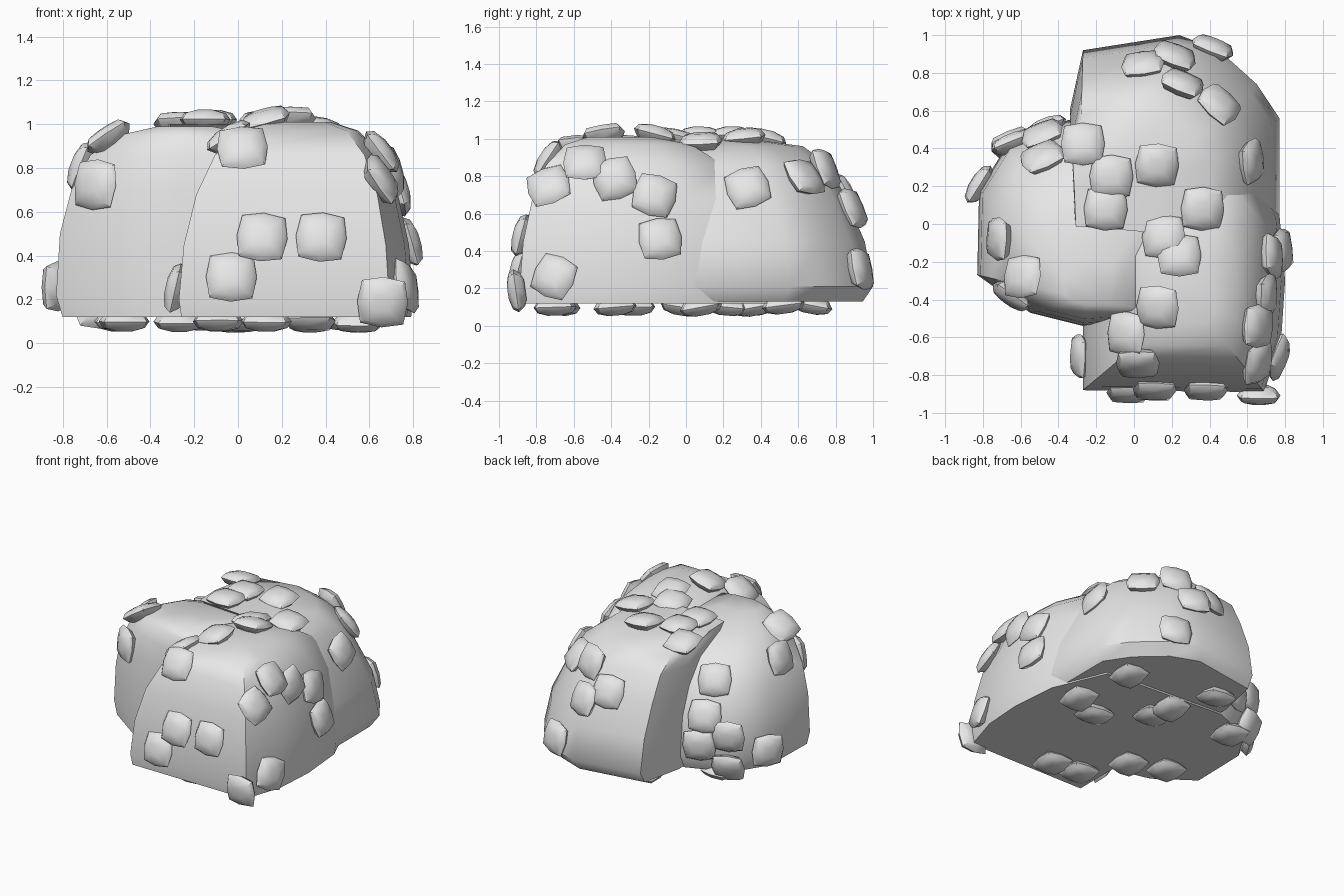
import bpy, bmesh, math, random
from mathutils import Vector, Matrix
from mathutils.bvhtree import BVHTree

cube = bpy.data.objects.get("Cube")
if cube:
    bpy.data.objects.remove(cube, do_unlink=True)
random.seed(4)

stone = bpy.data.materials.new("pale_grey")
stone.use_nodes = True
GREY = (0.8, 0.8, 0.8, 1)
stone.diffuse_color = GREY
stone.node_tree.nodes["Principled BSDF"].inputs["Base Color"].default_value = GREY


def loft(name, rings):
    """Skin a mesh through equal rings of points and cap both ends."""
    bm = bmesh.new()
    loops = [[bm.verts.new(p) for p in ring] for ring in rings]
    n = len(loops[0])
    for low, high in zip(loops, loops[1:]):
        for i in range(n):
            j = (i + 1) % n
            bm.faces.new((low[i], low[j], high[j], high[i]))
    bm.faces.new(loops[0][::-1])
    bm.faces.new(loops[-1])
    bmesh.ops.recalc_face_normals(bm, faces=bm.faces)
    mesh = bpy.data.meshes.new(name)
    bm.to_mesh(mesh)
    bm.free()
    mesh.materials.append(stone)
    return mesh


def add(name, mesh, matrix=Matrix()):
    ob = bpy.data.objects.new(name, mesh)
    ob.matrix_world = matrix
    bpy.context.collection.objects.link(ob)
    return ob


def lobe(name, centre, outline, profile):
    """Rounded boulder: a ground outline shrinking to its centre with height."""
    c = Vector(centre)
    rings = []
    for z, s in profile:
        rings.append([(*(c + (Vector(p) - c) * s), z) for p in outline])
    return add(name, loft(name, rings))


# Three overlapping boulders, each leaning towards its own centre
lobes = [
    lobe("front_boulder", (0.3, -0.4),
         [(-.27, -.88), (.69, -.89), (.78, -.6), (.8, -.3), (.77, .05),
          (.6, .45), (0, .45), (-.27, .05)],
         [(.12, .98), (.2, 1), (.45, .96), (.68, .86), (.86, .71), (.97, .5), (1.01, .25)]),
    lobe("back_boulder", (-.3, -.1),
         [(-.27, .92), (-.34, .6), (-.32, .12), (.2, .08), (.77, .03), (.77, .56),
          (.65, .74), (.45, .92), (.24, 1)],
         [(.13, .95), (.21, 1), (.45, .96), (.68, .87), (.86, .78), (.96, .66), (1, .4)]),
    lobe("side_boulder", (-.25, -.4),
         [(-.83, -.27), (-.82, .18), (-.67, .42), (-.35, .55), (.4, .5),
          (.4, -.5), (-.27, -.54), (-.55, -.47)],
         [(.12, .95), (.22, 1), (.5, .97), (.7, .88), (.86, .73), (.95, .5), (.99, .2)]),
]

# Surface used to seat the plates
points, polys = [], []
for ob in lobes:
    start = len(points)
    points += [v.co.copy() for v in ob.data.vertices]
    polys += [[start + i for i in p.vertices] for p in ob.data.polygons]
surface = BVHTree.FromPolygons(points, polys)

# Pillow-shaped plate with a rounded square outline
pillow = []
for z, r in ((-.045, .06), (-.03, .09), (.005, .116), (.035, .095), (.05, .04)):
    ring = []
    for i in range(8):
        a = math.tau * i / 8
        reach = r * (1.2 if i % 2 else 1)
        ring.append((reach * math.sin(a), -reach * math.cos(a), z))
    pillow.append(ring)
plate_mesh = loft("plate", pillow)

# Plates placed along each direction: position on the two other axes
PLATES = {
    "front": (Vector((0, -1, 0)), lambda u, v: (u, -3, v),
              [(.11, .48), (.38, .48), (-.03, .3), (.02, .88),
               (-.76, .73), (-.64, .72), (.66, .19)]),
    "left": (Vector((1, 0, 0)), lambda u, v: (3, u, v),
             [(-.7, .26), (-.73, .74), (-.38, .78), (-.17, .69), (-.14, .46),
              (.33, .73)]),
    "back": (Vector((0, 1, 0)), lambda u, v: (u, 3, v),
             [(.25, .83), (.21, .62), (.05, .7), (.41, .3), (-.48, .74),
              (-.48, .52), (-.64, .4), (-.46, .32), (-.64, .18)]),
    "right": (Vector((-1, 0, 0)), lambda u, v: (-3, u, v),
              [(.2, .26), (-.7, .25)]),
    "top": (Vector((0, 0, 1)), lambda u, v: (u, v, 3),
            [(-.7, -.08), (-.58, -.28), (-.27, .42), (-.12, .25), (.12, .31),
             (-.15, .08), (.36, .08), (.16, -.07), (.24, -.17), (.13, -.44),
             (-.03, -.58), (.64, -.54), (.44, .62)]),
    "under": (Vector((0, 0, -1)), lambda u, v: (u, v, -3),
              [(.48, .52), (.55, .08), (.33, -.02), (.02, .22), (-.01, .37),
               (-.16, .67), (.13, -.7), (-.09, -.68), (-.27, -.38),
               (-.52, -.28), (-.54, .36)]),
}
plates = []
for side, (outward, origin, spots) in PLATES.items():
    for u, v in spots:
        hit, normal, _, _ = surface.ray_cast(Vector(origin(u, v)), -outward)
        if hit is None:
            continue
        if normal.dot(outward) < 0:
            normal = -normal
        # Local frame on the surface, with a slight random tilt
        guide = Vector((0, 1, 0)) if abs(normal.z) > .8 else Vector((0, 0, 1))
        across = guide.cross(normal).normalized()
        frame = Matrix((across, normal.cross(across), normal)).transposed().to_4x4()
        spin = .5 if side in ("left", "right") else .1
        tilt = Matrix.Rotation(random.uniform(-.2, .2), 4, "X")
        roll = Matrix.Rotation(random.uniform(-spin, spin), 4, "Z")
        place = Matrix.Translation(hit + normal * .015)
        plates.append(add(side + "_plate", plate_mesh, place @ frame @ tilt @ roll))

# Smooth shading with crisp corners
bpy.ops.object.select_all(action="DESELECT")
for ob in lobes + plates[:1]:
    ob.select_set(True)
bpy.context.view_layer.objects.active = lobes[0]
bpy.ops.object.shade_smooth_by_angle(angle=math.radians(48))
